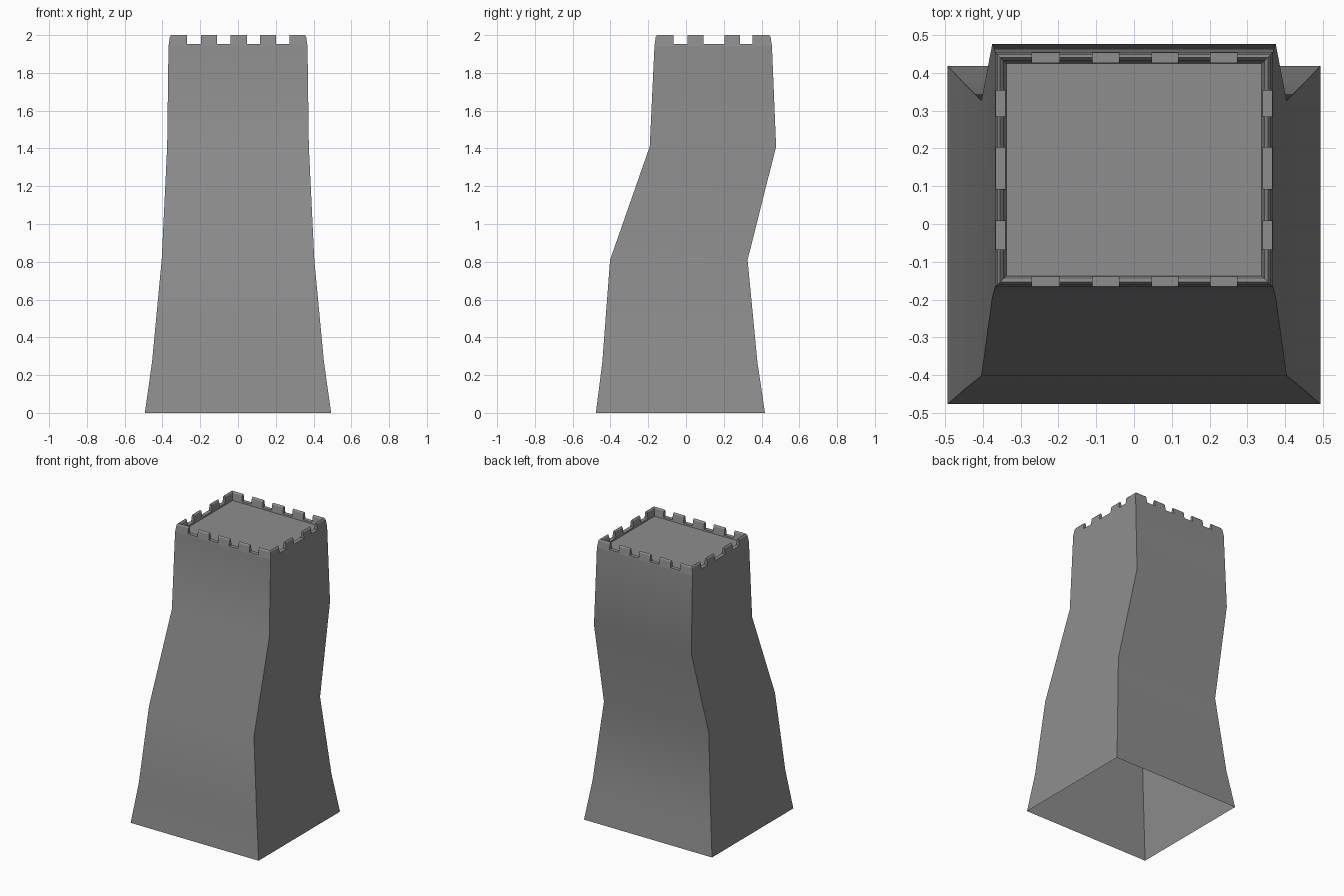
import bpy
import bmesh

if "Cube" in bpy.data.objects:
    bpy.data.objects.remove(bpy.data.objects["Cube"], do_unlink=True)

GREY = (0.27, 0.27, 0.27, 1)
stone = bpy.data.materials.new("stone grey")
stone.diffuse_color = GREY
stone.use_nodes = True
stone.node_tree.nodes["Principled BSDF"].inputs["Base Color"].default_value = GREY


def make_object(name, bm):
    mesh = bpy.data.meshes.new(name)
    bm.to_mesh(mesh)
    bm.free()
    obj = bpy.data.objects.new(name, mesh)
    bpy.context.collection.objects.link(obj)
    return obj


def select_only(obj):
    bpy.ops.object.select_all(action="DESELECT")
    obj.select_set(True)
    bpy.context.view_layer.objects.active = obj


def loft(name, rings, closed=False):
    """Join rectangles given as (half width, front y, back y, height)."""
    bm = bmesh.new()
    loops = [[bm.verts.new(p) for p in ((-w, f, z), (w, f, z), (w, b, z), (-w, b, z))]
             for w, f, b, z in rings]
    pairs = list(zip(loops, loops[1:]))
    if closed:
        pairs.append((loops[-1], loops[0]))
    for low, high in pairs:
        for i in range(4):
            j = (i + 1) % 4
            bm.faces.new((low[i], low[j], high[j], high[i]))
    if not closed:
        bm.faces.new(loops[-1])  # roof floor; the underside stays open
    bmesh.ops.recalc_face_normals(bm, faces=bm.faces)
    obj = make_object(name, bm)
    obj.data.materials.append(stone)
    return obj


# Leaning hollow tower body with its roof floor
W, F, B, Z = 0.368, -0.167, 0.455, 1.942
body = loft("tower_body", [
    (0.493, -0.477, 0.418, 0),
    (0.455, -0.443, 0.378, 0.27),
    (0.404, -0.402, 0.326, 0.81),
    (0.375, -0.192, 0.477, 1.41),
    (W, F, B, Z),
])
select_only(body)
bpy.ops.object.shade_smooth_by_angle()

# Parapet wall: (inset, height) profile with a ridged top
profile = [(0, Z), (0.007, 1.99), (0.014, 2), (0.022, 1.99), (0.03, Z)]
parapet = loft("battlements",
               [(W - i, F + i, B - i, z) for i, z in profile], closed=True)


def cut_gaps(axis, gaps):
    """Cut crenel slots through both opposite walls."""
    bm = bmesh.new()
    for start, end in gaps:
        cube = bmesh.ops.create_cube(bm, size=1)["verts"]
        size, centre = [3, 3, 0.1], [0, 0, 2.002]
        size[axis], centre[axis] = end - start, (start + end) / 2
        bmesh.ops.scale(bm, vec=size, verts=cube)
        bmesh.ops.translate(bm, vec=centre, verts=cube)
    cutter = make_object("gap_cutter", bm)
    cutter.hide_render = True
    mod = parapet.modifiers.new("gaps", "BOOLEAN")
    mod.operation = "DIFFERENCE"
    mod.solver = "EXACT"
    mod.object = cutter
    select_only(parapet)
    bpy.ops.object.modifier_apply(modifier=mod.name)
    bpy.data.objects.remove(cutter, do_unlink=True)


cut_gaps(0, [(-0.27, -0.197), (-0.11, -0.04), (0.047, 0.117), (0.202, 0.272)])
cut_gaps(1, [(-0.067, 0.008), (0.092, 0.203), (0.285, 0.353)])
